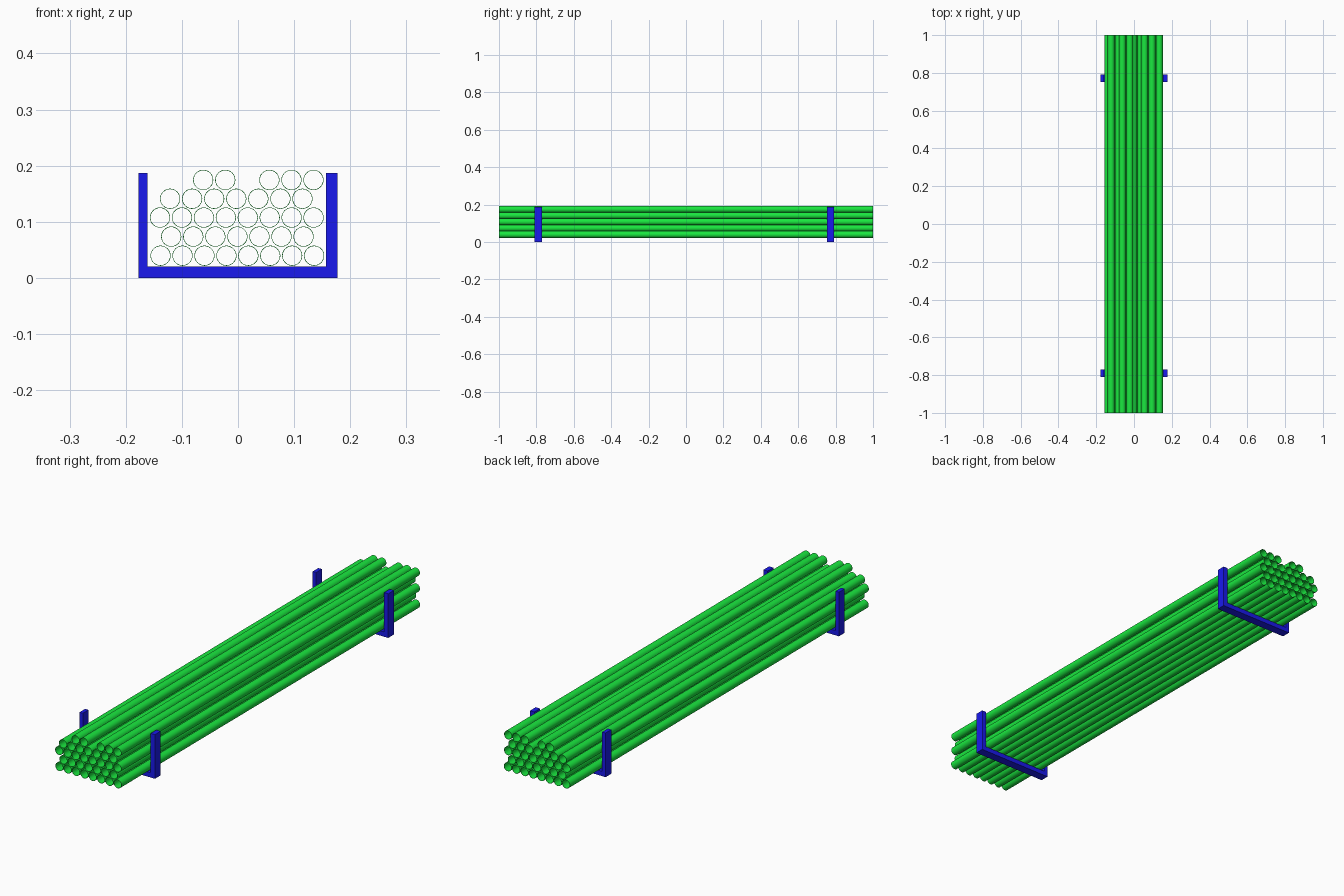
import bpy, bmesh, math

if "Cube" in bpy.data.objects:
    bpy.data.objects.remove(bpy.data.objects["Cube"])

LENGTH, R_OUT, R_IN, SEG = 2.0, 0.018, 0.017, 32


def material(name, color):
    m = bpy.data.materials.new(name)
    m.diffuse_color = color
    m.use_nodes = True
    m.node_tree.nodes["Principled BSDF"].inputs["Base Color"].default_value = m.diffuse_color
    return m


def add_object(name, bm, mat):
    bmesh.ops.recalc_face_normals(bm, faces=bm.faces)
    mesh = bpy.data.meshes.new(name)
    bm.to_mesh(mesh)
    bm.free()
    mesh.materials.append(mat)
    obj = bpy.data.objects.new(name, mesh)
    bpy.context.collection.objects.link(obj)
    return obj


green = material("green_paint", (0.01, 0.8, 0.05, 1))
blue = material("blue_paint", (0.01, 0.01, 0.85, 1))

# Hollow pipe: outer front, outer back, inner back, inner front rings
bm = bmesh.new()
rings = []
for r, y in ((R_OUT, -1), (R_OUT, 1), (R_IN, 1), (R_IN, -1)):
    rings.append([bm.verts.new((r * math.cos(2 * math.pi * i / SEG), y * LENGTH / 2,
                                r * math.sin(2 * math.pi * i / SEG))) for i in range(SEG)])
for k in range(4):
    a, b = rings[k], rings[(k + 1) % 4]
    for i in range(SEG):
        j = (i + 1) % SEG
        face = bm.faces.new((a[i], a[j], b[j], b[i]))
        face.smooth = k in (0, 2)
first = add_object("pipe", bm, green)
for e in first.data.edges:
    ya, yb = (first.data.vertices[v].co.y for v in e.vertices)
    e.use_edge_sharp = abs(ya - yb) < 1e-6
pipe_mesh = first.data
bpy.data.objects.remove(first)

# Stacked rows: height, start x, spacing, slots filled
rows = [
    (0.0395, -0.138, 0.0391, range(8)),
    (0.0735, -0.119, 0.0393, range(7)),
    (0.1075, -0.139, 0.0391, range(8)),
    (0.1410, -0.121, 0.0393, range(7)),
    (0.1745, -0.062, 0.0393, (0, 1, 3, 4, 5)),
]
for row, (z, x0, step, slots) in enumerate(rows, 1):
    for s in slots:
        pipe = bpy.data.objects.new(f"pipe_row{row}_{s + 1}", pipe_mesh)
        pipe.location = (x0 + s * step, 0, z)
        bpy.context.collection.objects.link(pipe)

# U-shaped support brackets: extruded profile
profile = [(-0.177, 0), (0.177, 0), (0.177, 0.187), (0.157, 0.187),
           (0.157, 0.02), (-0.161, 0.02), (-0.161, 0.187), (-0.177, 0.187)]
for name, y in (("front_bracket", -0.79), ("back_bracket", 0.772)):
    bm = bmesh.new()
    face = bm.faces.new([bm.verts.new((x, y - 0.019, z)) for x, z in profile])
    ext = bmesh.ops.extrude_face_region(bm, geom=[face])
    moved = [g for g in ext["geom"] if isinstance(g, bmesh.types.BMVert)]
    bmesh.ops.translate(bm, verts=moved, vec=(0, 0.038, 0))
    if len(bm.faces) == len(profile) + 1:
        bm.faces.new([v for v in bm.verts if v not in moved])
    add_object(name, bm, blue)
